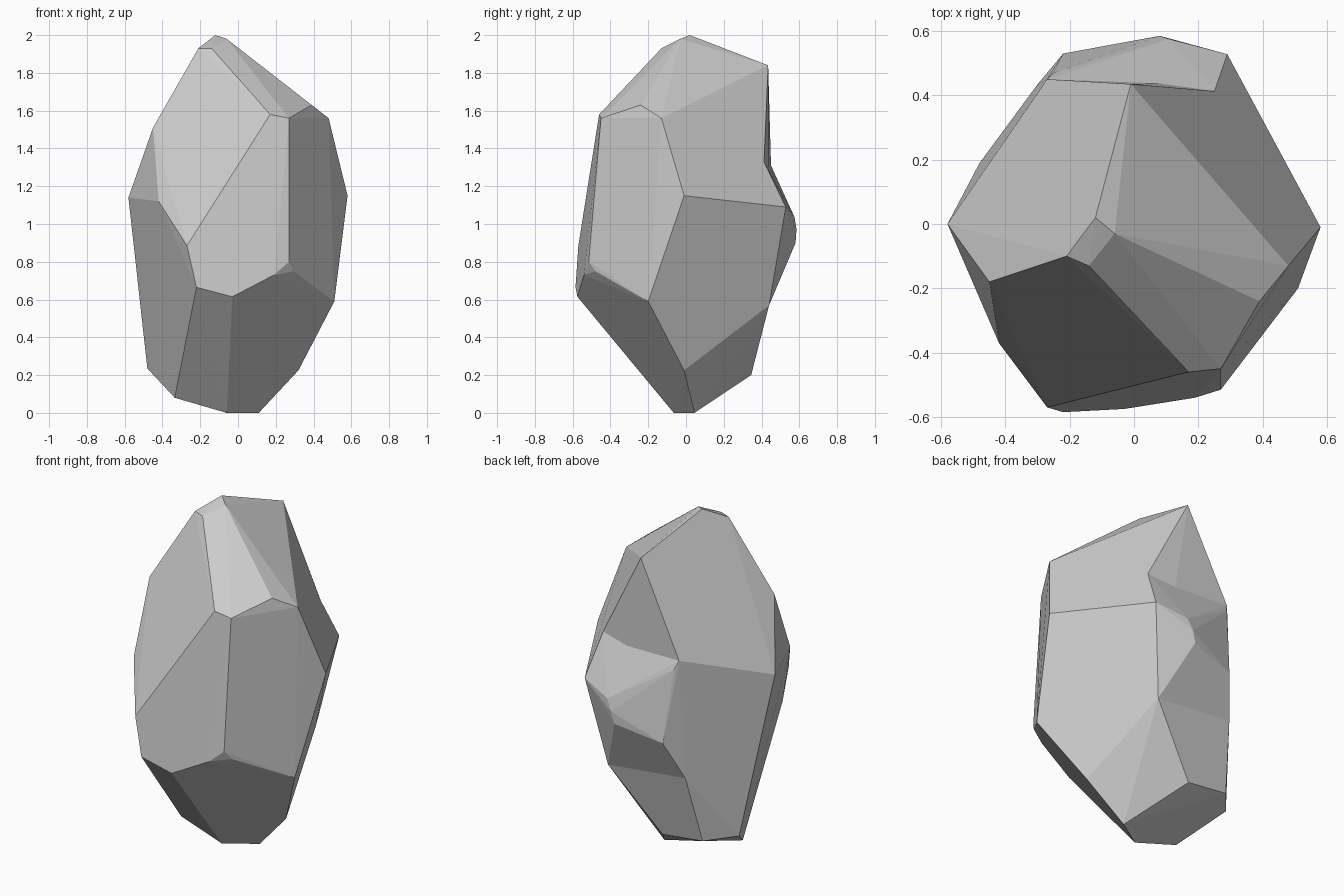
import bpy, bmesh, math

if "Cube" in bpy.data.objects:
    bpy.data.objects.remove(bpy.data.objects["Cube"])

# Corner rings of the main boulder, from bottom to top
base = [(.11, .045, 0), (-.06, -.065, 0), (-.335, -.05, .08), (-.48, .19, .235),
        (-.35, .345, .23), (-.09, .345, .20), (.32, -.01, .225)]
lower = [(.51, -.20, .59), (.295, -.48, .75), (.19, -.54, .73), (-.03, -.575, .615),
         (-.22, -.585, .665), (.27, -.515, .80), (-.27, -.57, .885)]
waist = [(.58, -.01, 1.15), (-.42, -.37, 1.12), (-.58, 0, 1.14)]
shoulder = [(.27, -.45, 1.56), (.17, -.46, 1.58), (.39, -.24, 1.63), (.48, -.13, 1.56),
            (-.45, -.18, 1.51)]
top = [(-.12, .02, 2), (-.06, -.03, 1.98), (-.21, -.10, 1.93), (-.14, -.13, 1.93),
       (-.01, .435, 1.84)]

# Back corners shared by the boulder and the bulge
seam = [(.25, .413, 1.33), (-.27, .45, 1.31), (-.30, .434, .62), (.20, .44, .57)]

# Outer corners of the bulge below the back notch
knob = [(-.25, .47, 1.26), (.29, .528, 1.09), (.11, .575, 1.035), (.08, .585, .97),
        (.06, .58, .90), (-.22, .53, .84)]


def hull(name, points):
    """Faceted convex stone through the given corners."""
    bm = bmesh.new()
    for p in points:
        bm.verts.new(p)
    res = bmesh.ops.convex_hull(bm, input=bm.verts[:])
    spare = {g for g in res["geom_interior"] + res["geom_unused"]
             if isinstance(g, bmesh.types.BMVert) and g.is_valid}
    bmesh.ops.delete(bm, geom=list(spare), context='VERTS')
    bmesh.ops.recalc_face_normals(bm, faces=bm.faces[:])
    me = bpy.data.meshes.new(name)
    bm.to_mesh(me)
    bm.free()
    ob = bpy.data.objects.new(name, me)
    bpy.context.collection.objects.link(ob)
    return ob


rock = hull("rock", base + lower + waist + shoulder + top + seam)
bulge = hull("back_bulge", seam + knob + [waist[0], waist[2]])

# Fuse the bulge into the boulder
mod = rock.modifiers.new("fuse", 'BOOLEAN')
mod.operation = 'UNION'
mod.solver = 'EXACT'
mod.object = bulge
bpy.context.view_layer.objects.active = rock
bpy.ops.object.modifier_apply(modifier=mod.name)
bpy.data.objects.remove(bulge)

# Merge nearly flat triangles into clean facets
bm = bmesh.new()
bm.from_mesh(rock.data)
bmesh.ops.remove_doubles(bm, verts=bm.verts[:], dist=.001)
bmesh.ops.dissolve_limit(bm, angle_limit=math.radians(3), verts=bm.verts[:], edges=bm.edges[:])
bm.to_mesh(rock.data)
bm.free()
